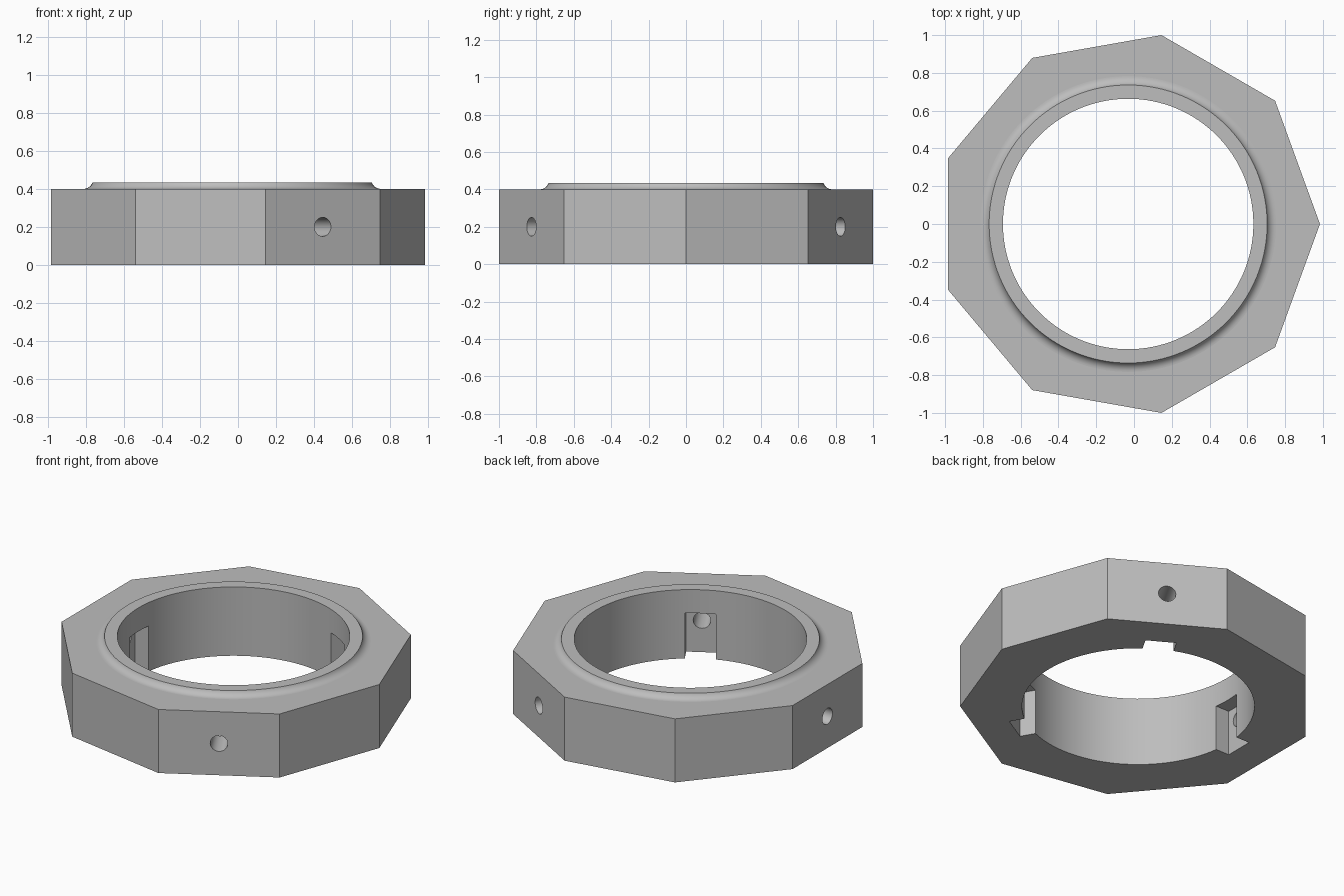
import bpy, bmesh, math
from mathutils import Matrix

CENTRE = Matrix.Translation((-0.031, 0, 0))
SIDES = 9
OUTER_R, BORE_R = 1.0154, 0.663
BODY_H, TOP_H = 0.4, 0.433
FILLET = 0.05

cube = bpy.data.objects.get("Cube")
if cube:
    bpy.data.objects.remove(cube)

grey = bpy.data.materials.new("plain_grey")
grey.use_nodes = True
colour = (0.51, 0.51, 0.51, 1)
grey.diffuse_color = colour
grey.node_tree.nodes["Principled BSDF"].inputs["Base Color"].default_value = colour


def add_object(name, bm):
    bmesh.ops.recalc_face_normals(bm, faces=bm.faces)
    mesh = bpy.data.meshes.new(name)
    bm.to_mesh(mesh)
    bm.free()
    mesh.materials.append(grey)
    obj = bpy.data.objects.new(name, mesh)
    bpy.context.collection.objects.link(obj)
    return obj


def cylinder(name, radius, depth, sides, matrix):
    bm = bmesh.new()
    bmesh.ops.create_cone(bm, cap_ends=True, segments=sides, radius1=radius,
                          radius2=radius, depth=depth, matrix=matrix)
    return add_object(name, bm)


def box(name, size, matrix):
    bm = bmesh.new()
    bmesh.ops.create_cube(bm, size=1, matrix=matrix @ Matrix.Diagonal((*size, 1)))
    return add_object(name, bm)


def lathe(name, profile, steps):
    bm = bmesh.new()
    rings = []
    for r, z in profile:
        rings.append([bm.verts.new((r * math.cos(math.tau * i / steps),
                                    r * math.sin(math.tau * i / steps), z))
                      for i in range(steps)])
    for a, b in zip(rings, rings[1:]):
        for i in range(steps):
            j = (i + 1) % steps
            bm.faces.new((a[i], a[j], b[j], b[i]))
    bm.faces.new(rings[0])
    bm.faces.new(rings[-1])
    bm.transform(CENTRE)
    return add_object(name, bm)


def combine(target, other, operation):
    mod = target.modifiers.new(operation.title(), 'BOOLEAN')
    mod.operation, mod.solver, mod.object = operation, 'EXACT', other
    bpy.context.view_layer.objects.active = target
    bpy.ops.object.modifier_apply(modifier=mod.name)
    bpy.data.objects.remove(other)


# Nine-sided body with a corner on +x
bm = bmesh.new()
corners = [bm.verts.new((OUTER_R * math.cos(math.tau * i / SIDES),
                         OUTER_R * math.sin(math.tau * i / SIDES), 0))
           for i in range(SIDES)]
base = bm.faces.new(corners)
top = bmesh.ops.extrude_face_region(bm, geom=[base], use_keep_orig=True)
bmesh.ops.translate(bm, vec=(0, 0, BODY_H),
                    verts=[g for g in top["geom"] if isinstance(g, bmesh.types.BMVert)])
bm.transform(CENTRE)
ring = add_object("nonagon_ring", bm)

# Low collar with a concave fillet running into the top face
foot = 0.783
end = math.asin((FILLET + BODY_H - TOP_H) / FILLET)
profile = [(foot, 0.3)]
for i in range(9):
    a = math.pi / 2 + (end - math.pi / 2) * i / 8
    profile.append((foot - FILLET * math.cos(a), BODY_H + FILLET * (1 - math.sin(a))))
combine(ring, lathe("collar", profile, 128), 'UNION')

# Round bore
combine(ring, cylinder("bore_cutter", BORE_R, 2, 128, CENTRE), 'DIFFERENCE')

# Three inner slots open at the bottom, each with a radial screw hole
for degrees in (60, 180, 300):
    turn = CENTRE @ Matrix.Rotation(math.radians(degrees), 4, 'Z')
    slot = box("slot_cutter", (0.25, 0.18, 0.385),
               turn @ Matrix.Translation((0.625, 0, 0.0925)))
    combine(ring, slot, 'DIFFERENCE')
    hole = cylinder("hole_cutter", 0.05, 0.5, 32,
                    turn @ Matrix.Translation((0.85, 0, 0.2))
                    @ Matrix.Rotation(math.pi / 2, 4, 'Y'))
    combine(ring, hole, 'DIFFERENCE')

# Smooth round walls, flat plane faces
bpy.ops.object.select_all(action='DESELECT')
ring.select_set(True)
bpy.context.view_layer.objects.active = ring
bpy.ops.object.shade_smooth_by_angle(angle=math.radians(30))
for face in ring.data.polygons:
    if abs(face.normal.z) > 0.999:
        face.use_smooth = False
